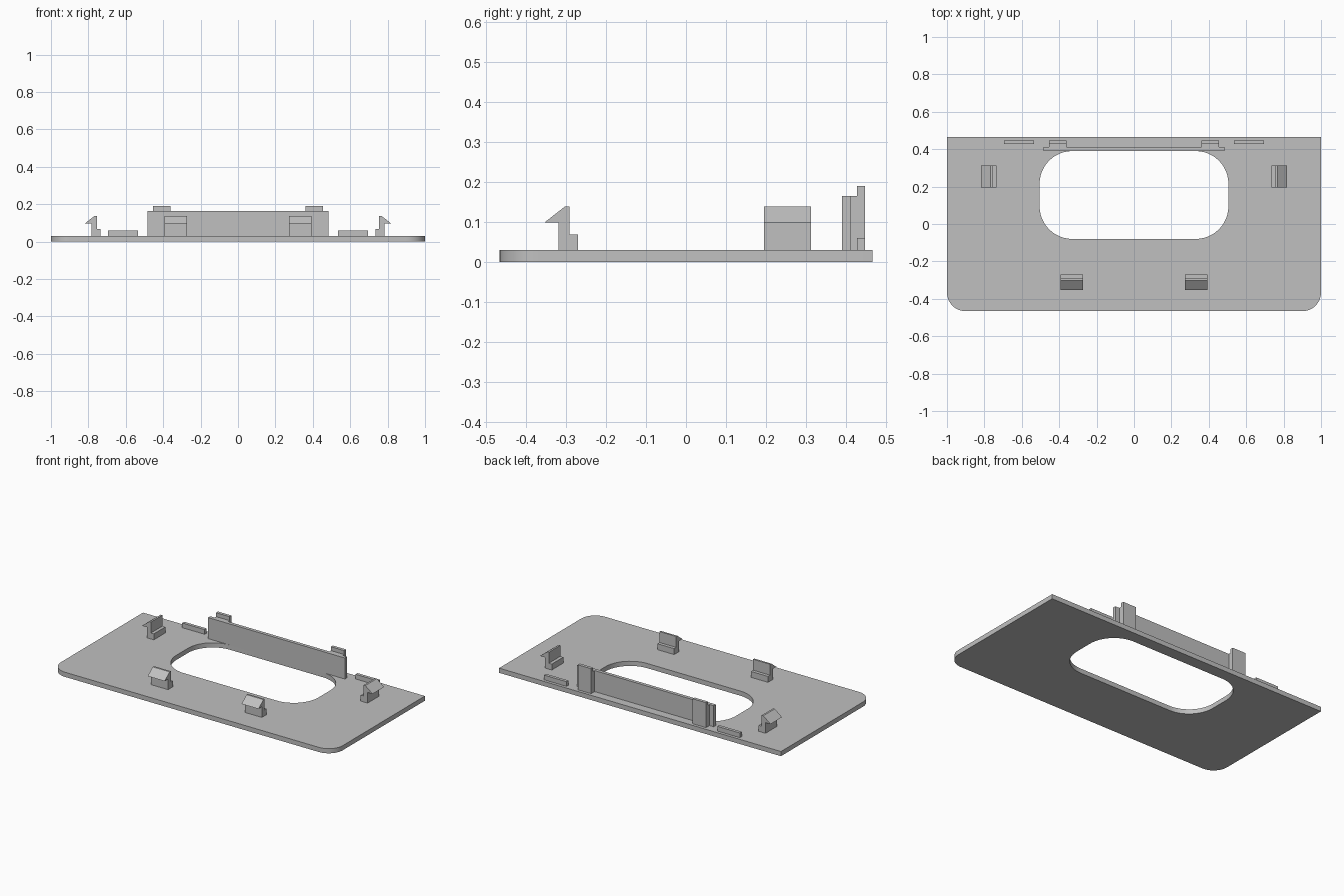
import bpy, bmesh, math
from mathutils import Vector

if "Cube" in bpy.data.objects:
    bpy.data.objects.remove(bpy.data.objects["Cube"], do_unlink=True)

GREY = (0.53, 0.53, 0.53, 1)
mat = bpy.data.materials.new("light_grey_plastic")
mat.use_nodes = True
mat.diffuse_color = GREY
mat.node_tree.nodes["Principled BSDF"].inputs["Base Color"].default_value = GREY

THICK = 0.03


def finish(bm, name):
    bmesh.ops.recalc_face_normals(bm, faces=bm.faces)
    mesh = bpy.data.meshes.new(name)
    bm.to_mesh(mesh)
    bm.free()
    mesh.materials.append(mat)
    ob = bpy.data.objects.new(name, mesh)
    bpy.context.collection.objects.link(ob)
    return ob


def rounded_rect(x0, x1, y0, y1, radii, steps=12):
    """Outline counter-clockwise from the front left corner; zero radius is sharp."""
    corners = ((x0, y0, 1, 1), (x1, y0, -1, 1), (x1, y1, -1, -1), (x0, y1, 1, -1))
    pts = []
    for i, ((x, y, sx, sy), r) in enumerate(zip(corners, radii)):
        if r == 0:
            pts.append((x, y))
            continue
        for k in range(steps + 1):
            a = math.pi * (1 + i / 2 + k / steps / 2)
            pts.append((x + sx * r + r * math.cos(a), y + sy * r + r * math.sin(a)))
    return pts


def box(name, x0, x1, y0, y1, z0, z1):
    bm = bmesh.new()
    bmesh.ops.create_cube(bm, size=1)
    for v in bm.verts:
        v.co = ((x0 + x1) / 2 + v.co.x * (x1 - x0),
                (y0 + y1) / 2 + v.co.y * (y1 - y0),
                (z0 + z1) / 2 + v.co.z * (z1 - z0))
    return finish(bm, name)


def mirrored_box(name, x0, x1, *rest):
    box(name + "_left", x0, x1, *rest)
    box(name + "_right", -x1, -x0, *rest)


# Clip section: distance outwards from the inner foot, and height
CLIP = [(0, THICK), (0, 0.068), (0.021, 0.068), (0.021, 0.138), (0.033, 0.138),
        (0.084, 0.098), (0.049, 0.098), (0.049, THICK)]


def clip(name, foot, outward, along, width):
    """Hooked clip swept along one direction from its foot corner."""
    bm = bmesh.new()
    out, along = Vector(outward), Vector(along)
    verts = [bm.verts.new(Vector(foot) + out * d + Vector((0, 0, z))) for d, z in CLIP]
    face = bm.faces.new(verts)
    res = bmesh.ops.extrude_face_region(bm, geom=[face])
    moved = [g for g in res["geom"] if isinstance(g, bmesh.types.BMVert)]
    bmesh.ops.translate(bm, verts=moved, vec=along * width)
    return finish(bm, name)


# Base plate with rounded front corners and a rounded window
bm = bmesh.new()
for loop in (rounded_rect(-1, 1, -0.466, 0.466, (0.1, 0.1, 0, 0)),
             rounded_rect(-0.505, 0.505, -0.08, 0.39, (0.175,) * 4)):
    vs = [bm.verts.new((x, y, 0)) for x, y in loop]
    for a, b in zip(vs, vs[1:] + vs[:1]):
        bm.edges.new((a, b))
bmesh.ops.triangle_fill(bm, use_beauty=True, use_dissolve=False, edges=bm.edges[:])
res = bmesh.ops.extrude_face_region(bm, geom=bm.faces[:])
bmesh.ops.translate(bm, vec=(0, 0, THICK),
                    verts=[g for g in res["geom"] if isinstance(g, bmesh.types.BMVert)])
plate = finish(bm, "base_plate")
bpy.context.view_layer.objects.active = plate
plate.select_set(True)
bpy.ops.object.shade_smooth_by_angle(angle=math.radians(30))
plate.select_set(False)

# Upright wall behind the window, with stepped tabs on its back
box("rear_wall", -0.485, 0.485, 0.39, 0.412, THICK, 0.165)
mirrored_box("tab_spacer", 0.36, 0.455, 0.412, 0.427, THICK, 0.165)
mirrored_box("rear_tab", 0.36, 0.455, 0.427, 0.447, THICK, 0.19)

# Low locating ribs along the rear edge
mirrored_box("rear_rib", 0.535, 0.695, 0.427, 0.447, THICK, 0.06)

# Two front clips and one clip on each side
for side, s in (("left", 1), ("right", -1)):
    clip("front_clip_" + side, (s * 0.273, -0.27, 0), (0, -1, 0), (s, 0, 0), 0.12)
    clip("side_clip_" + side, (s * 0.734, 0.195, 0), (s, 0, 0), (0, 1, 0), 0.117)
